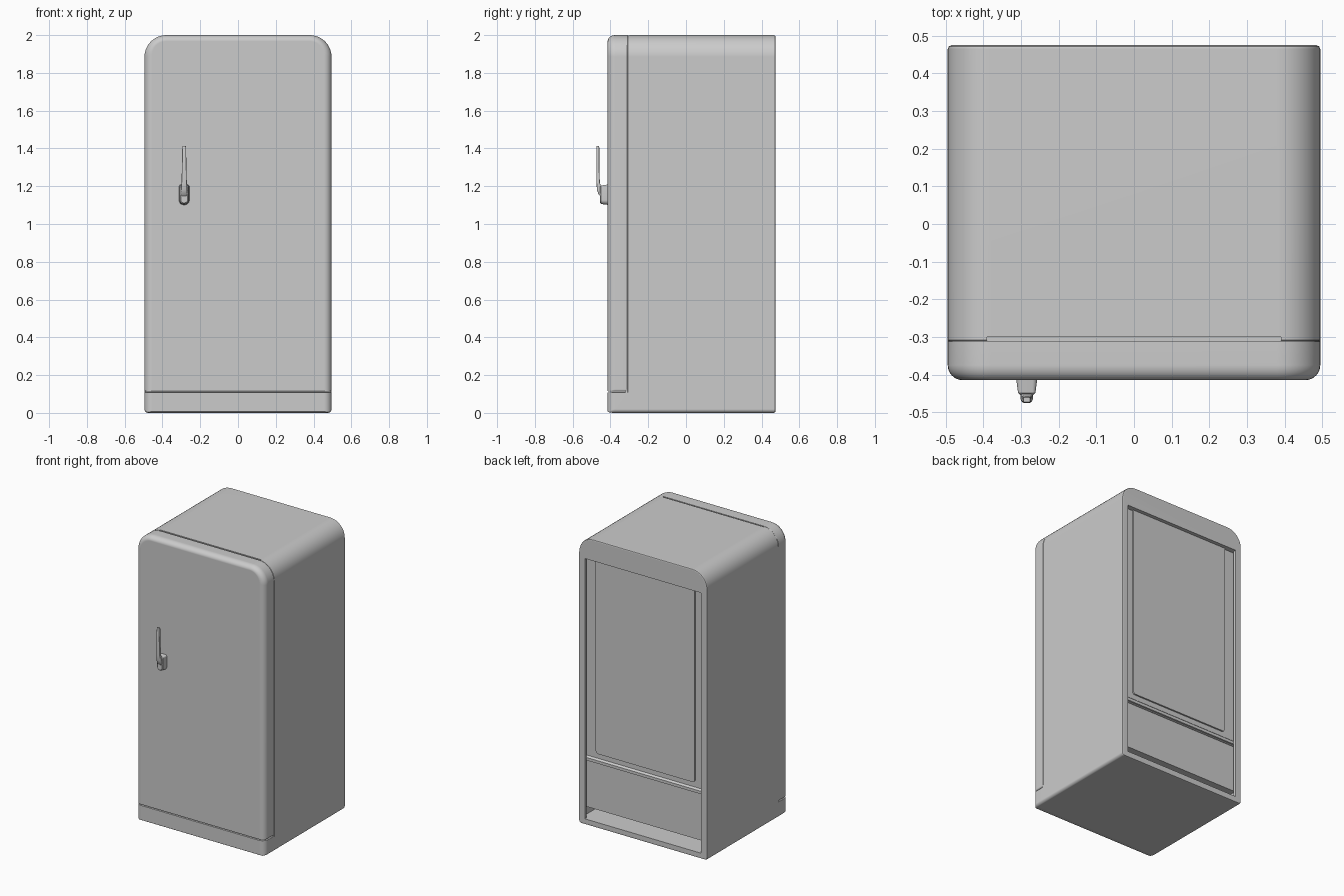
import bpy, bmesh, math

cube = bpy.data.objects.get("Cube")
if cube:
    bpy.data.objects.remove(cube, do_unlink=True)

enamel = bpy.data.materials.new("grey_enamel")
enamel.use_nodes = True
GREY = (0.6, 0.6, 0.6, 1)
enamel.diffuse_color = GREY
enamel.node_tree.nodes["Principled BSDF"].inputs["Base Color"].default_value = GREY

HALF = 0.495          # half width of the cabinet
FRONT, BACK = -0.415, 0.475
SEAM = -0.31          # joint between door and cabinet
INNER = 0.478         # half width of the rear cavity behind its lip


def finish(name, bm, smooth=True):
    bmesh.ops.recalc_face_normals(bm, faces=bm.faces)
    mesh = bpy.data.meshes.new(name)
    bm.to_mesh(mesh)
    bm.free()
    mesh.materials.append(enamel)
    obj = bpy.data.objects.new(name, mesh)
    bpy.context.collection.objects.link(obj)
    if smooth:
        bpy.ops.object.select_all(action="DESELECT")
        obj.select_set(True)
        bpy.context.view_layer.objects.active = obj
        bpy.ops.object.shade_smooth_by_angle(angle=math.radians(35))
    return obj


def rounded(half, z0, z1, r_low, r_high, steps=10):
    """Outline in x and z with separate lower and upper corner radii."""
    pts = []
    corners = [(1, 1, r_high), (-1, 1, r_high), (-1, -1, r_low), (1, -1, r_low)]
    for k, (sx, sz, r) in enumerate(corners):
        r = max(r, 0.001)
        cx = sx * (half - r)
        cz = z1 - r if sz > 0 else z0 + r
        for i in range(steps + 1):
            a = math.pi / 2 * (k + i / steps)
            pts.append((cx + r * math.cos(a), cz + r * math.sin(a)))
    return pts


def loft(name, rings):
    """Skin a row of matching 3D rings and cap both ends."""
    bm = bmesh.new()
    rows = [[bm.verts.new(p) for p in ring] for ring in rings]
    for a, b in zip(rows, rows[1:]):
        for i in range(len(a)):
            j = (i + 1) % len(a)
            bm.faces.new((a[i], a[j], b[j], b[i]))
    bm.faces.new(rows[0])
    bm.faces.new(rows[-1])
    return finish(name, bm)


def slab(name, half, z0, z1, r_low, r_high, layers, low=1, high=1, x=0):
    """Rounded slab; each layer is (y, inset), with inset scaled at the ends."""
    rings = []
    for y, d in layers:
        outline = rounded(half - d, z0 + d * low, z1 - d * high, r_low - d, r_high - d)
        rings.append([(x + px, y, pz) for px, pz in outline])
    return loft(name, rings)


def front_round(y, r, steps=6):
    angles = [math.pi / 2 * i / steps for i in range(steps + 1)]
    return [(y + r * (1 - math.sin(a)), r * (1 - math.cos(a))) for a in reversed(angles)]


def box(name, half, y0, y1, z0, z1):
    bm = bmesh.new()
    bmesh.ops.create_cube(bm, size=1)
    for v in bm.verts:
        v.co = (v.co.x * 2 * half,
                (y0 + y1) / 2 + v.co.y * (y1 - y0),
                (z0 + z1) / 2 + v.co.z * (z1 - z0))
    return finish(name, bm, False)


def crisp(obj):
    obj.modifiers.new("even_shading", "WEIGHTED_NORMAL").keep_sharp = True


# Cabinet, slightly rounded along its rear edge
cabinet = slab("cabinet", HALF, 0, 2, 0.02, 0.115,
               [(SEAM + 0.0005, 0.0012), (SEAM + 0.002, 0),
                (BACK - 0.01, 0), (BACK - 0.003, 0.003), (BACK, 0.01)])

# Rear opening with a thin lip, the hollow bay behind it, and the top groove
cutters = [
    box("rear_opening_cutter", 0.447, BACK - 0.03, BACK + 0.1, 0.04, 1.852),
    box("rear_cavity_cutter", INNER, BACK - 0.25, BACK - 0.02, 0.04, 1.852),
    box("top_groove_cutter", 0.39, SEAM - 0.05, SEAM + 0.01, 1.989, 2.1),
]
for cutter in cutters:
    cutter.hide_render = True
    cutter.hide_viewport = True
    cutter.display_type = "WIRE"
    cut = cabinet.modifiers.new("cut", "BOOLEAN")
    cut.operation = "DIFFERENCE"
    cut.solver = "EXACT"
    cut.object = cutter
crisp(cabinet)

# Rear panels: a raised sheet above, and a lower cover open at the foot
box("rear_backing", INNER, BACK - 0.1, BACK - 0.037, 0.43, 1.853)
slab("rear_upper_sheet", 0.381, 0.503, 1.853, 0.02, 0.001,
     [(BACK - 0.04, 0), (BACK - 0.026, 0)])
box("rear_lower_cover", INNER, BACK - 0.1, BACK - 0.042, 0.105, 0.45)

# Ledge between the panels, with a sloping top
ledge = [(0.05, 0.437), (0.024, 0.437), (0.024, 0.457), (0.03, 0.463), (0.05, 0.475)]
loft("rear_ledge", [[(x, BACK - d, z) for d, z in ledge] for x in (-INNER, INNER)])

# Door with soft front edges
crisp(slab("door", HALF, 0.1125, 2, 0.012, 0.115,
           front_round(FRONT, 0.04) + [(SEAM - 0.002, 0), (SEAM - 0.0005, 0.0012)],
           low=0.06, high=0.8))

# Gasket filling the seam behind the door
slab("door_gasket", HALF - 0.002, 0.1, 1.988, 0.01, 0.108,
     [(SEAM - 0.01, 0), (SEAM + 0.02, 0)])

# Kick plate below the door
crisp(slab("kick_plate", HALF, 0, 0.1095, 0.02, 0.004,
           front_round(FRONT, 0.04) + [(SEAM + 0.02, 0)], low=0.2, high=0.05))

# Handle base, tapering towards the front
HX = -0.285
slab("handle_base", 0.029, 1.1, 1.21, 0.027, 0.014,
     [(FRONT - 0.04, 0.012), (FRONT - 0.034, 0.006), (FRONT + 0.01, 0)], x=HX)

# Handle lever: path of (y, z, half width, half thickness)
path = [(-0.435, 1.15, 0.017, 0.016), (-0.450, 1.165, 0.017, 0.015),
        (-0.460, 1.185, 0.016, 0.012), (-0.465, 1.22, 0.014, 0.009),
        (-0.467, 1.30, 0.012, 0.008), (-0.467, 1.405, 0.010, 0.008),
        (-0.467, 1.412, 0.009, 0.006)]
rings = []
for k, (y, z, w, t) in enumerate(path):
    prev, nxt = path[max(k - 1, 0)], path[min(k + 1, len(path) - 1)]
    tilt = math.atan2(nxt[0] - prev[0], nxt[1] - prev[1])
    rings.append([(HX + px, y + pt * math.cos(tilt), z - pt * math.sin(tilt))
                  for px, pt in rounded(w, -t, t, t * 0.5, t * 0.5, 3)])
loft("handle_lever", rings)
